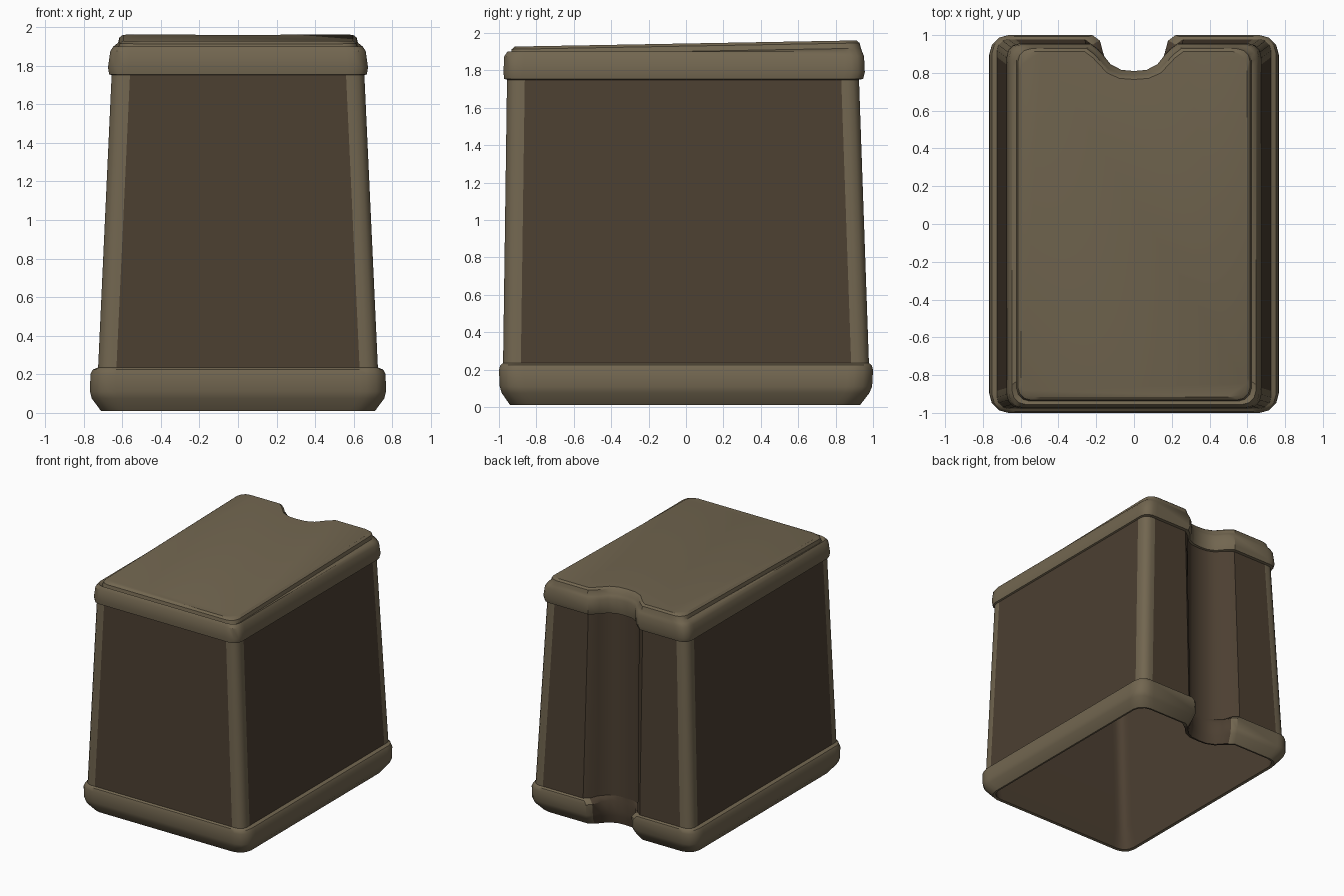
import bpy
import bmesh
from math import sin, cos, pi

cube = bpy.data.objects.get("Cube")
if cube:
    bpy.data.objects.remove(cube)


def material(name, rgb):
    m = bpy.data.materials.new(name)
    m.use_nodes = True
    m.diffuse_color = (*rgb, 1)
    bsdf = m.node_tree.nodes["Principled BSDF"]
    bsdf.inputs["Base Color"].default_value = (*rgb, 1)
    bsdf.inputs["Roughness"].default_value = 0.8
    return m


TRIM = material("olive trim", (0.168, 0.133, 0.080))
PANEL = material("dark brown panel", (0.072, 0.050, 0.031))
HALF = 18                 # outline points on the left half
COUNT = 2 * HALF - 1
GROOVE = {0, 1, 2, 3}     # segments inside the back groove
PANELS = GROOVE | {4, 5, 11, 17}


def outline(hx, y0, y1, r, g, gw):
    """Rounded rectangle with a scooped groove in the middle of the back."""
    p = r + 0.035
    pts = [(0, g), (gw * 0.35, g + 0.006), (gw * 0.65, g + 0.035),
           (gw * 0.88, g + 0.09), (gw, y1 - 0.03), (gw + 0.04, y1), (hx - p, y1)]
    arc = [(r * (sin(i * pi / 6) - 1), r * (cos(i * pi / 6) - 1)) for i in range(4)]
    pts += [(hx + dx, y1 + dy) for dx, dy in arc]
    pts += [(hx, y1 - p), (hx, y0 + p)]
    pts += [(hx + dx, y0 - dy) for dx, dy in reversed(arc)]
    pts.append((hx - p, y0))
    return pts + [(-x, y) for x, y in reversed(pts[1:])]


def loft(name, levels, dark, cap_first=False, cap_last=False, tilt_above=9):
    """Skin the outlines level by level; dark holds the brown segments."""
    bm = bmesh.new()
    rings = []
    for z, *shape in levels:
        slope = 0.018 if z > tilt_above else 0
        rings.append([bm.verts.new((x, y, z + slope * y)) for x, y in outline(*shape)])
    for a, b in zip(rings, rings[1:]):
        for i in range(COUNT):
            j = (i + 1) % COUNT
            f = bm.faces.new((a[i], b[i], b[j], a[j]))
            f.material_index = int(min(i, COUNT - 1 - i) in dark)
    if cap_first:
        bm.faces.new(rings[0]).material_index = int(0 in dark)
    if cap_last:
        bm.faces.new(rings[-1][::-1]).material_index = int(0 in dark)
    mesh = bpy.data.meshes.new(name)
    bm.to_mesh(mesh)
    bm.free()
    mesh.materials.append(TRIM)
    mesh.materials.append(PANEL)
    ob = bpy.data.objects.new(name, mesh)
    bpy.context.collection.objects.link(ob)
    bpy.ops.object.select_all(action="DESELECT")
    ob.select_set(True)
    bpy.context.view_layer.objects.active = ob
    bpy.ops.object.shade_smooth_by_angle(angle=0.6)


# Levels: height, half width, front, back, corner radius, groove depth, groove half width
foot = (0.01, 0.71, -0.94, 0.93, 0.10, 0.79, 0.21)
foot_inner = (0.015, 0.69, -0.92, 0.91, 0.09, 0.77, 0.23)
wall_low = (0.235, 0.725, -0.978, 0.978, 0.06, 0.79, 0.22)
wall_high = (1.75, 0.655, -0.957, 0.925, 0.06, 0.79, 0.21)

# Hollow inside, open at the bottom
loft("inner_liner", [
    (1.86, 0.62, -0.92, 0.88, 0.06, 0.74, 0.24),
    (0.235, 0.69, -0.94, 0.93, 0.06, 0.76, 0.25),
    foot_inner], set(range(HALF)), cap_first=True)

# Thick rim around the foot
loft("base_rim", [
    foot_inner, foot,
    (0.075, 0.758, -0.985, 0.98, 0.10, 0.80, 0.19),
    (0.11, 0.767, -0.996, 0.995, 0.10, 0.80, 0.18),
    (0.20, 0.765, -1.0, 1.0, 0.10, 0.795, 0.18),
    (0.225, 0.752, -0.992, 0.992, 0.09, 0.79, 0.20),
    wall_low], GROOVE)

# Tapered walls with light corner posts
loft("side_walls", [wall_low, wall_high], PANELS)

# Top rim and gently sloping lid
loft("top_lid", [
    wall_high,
    (1.755, 0.668, -0.972, 0.947, 0.07, 0.805, 0.20),
    (1.79, 0.674, -0.976, 0.956, 0.07, 0.81, 0.19),
    (1.875, 0.662, -0.972, 0.952, 0.07, 0.81, 0.19),
    (1.90, 0.645, -0.955, 0.942, 0.07, 0.80, 0.20),
    (1.902, 0.622, -0.938, 0.935, 0.07, 0.79, 0.21),
    (1.93, 0.615, -0.932, 0.928, 0.07, 0.78, 0.21),
    (1.944, 0.597, -0.915, 0.912, 0.07, 0.765, 0.22)],
    set(), cap_last=True, tilt_above=1.901)
